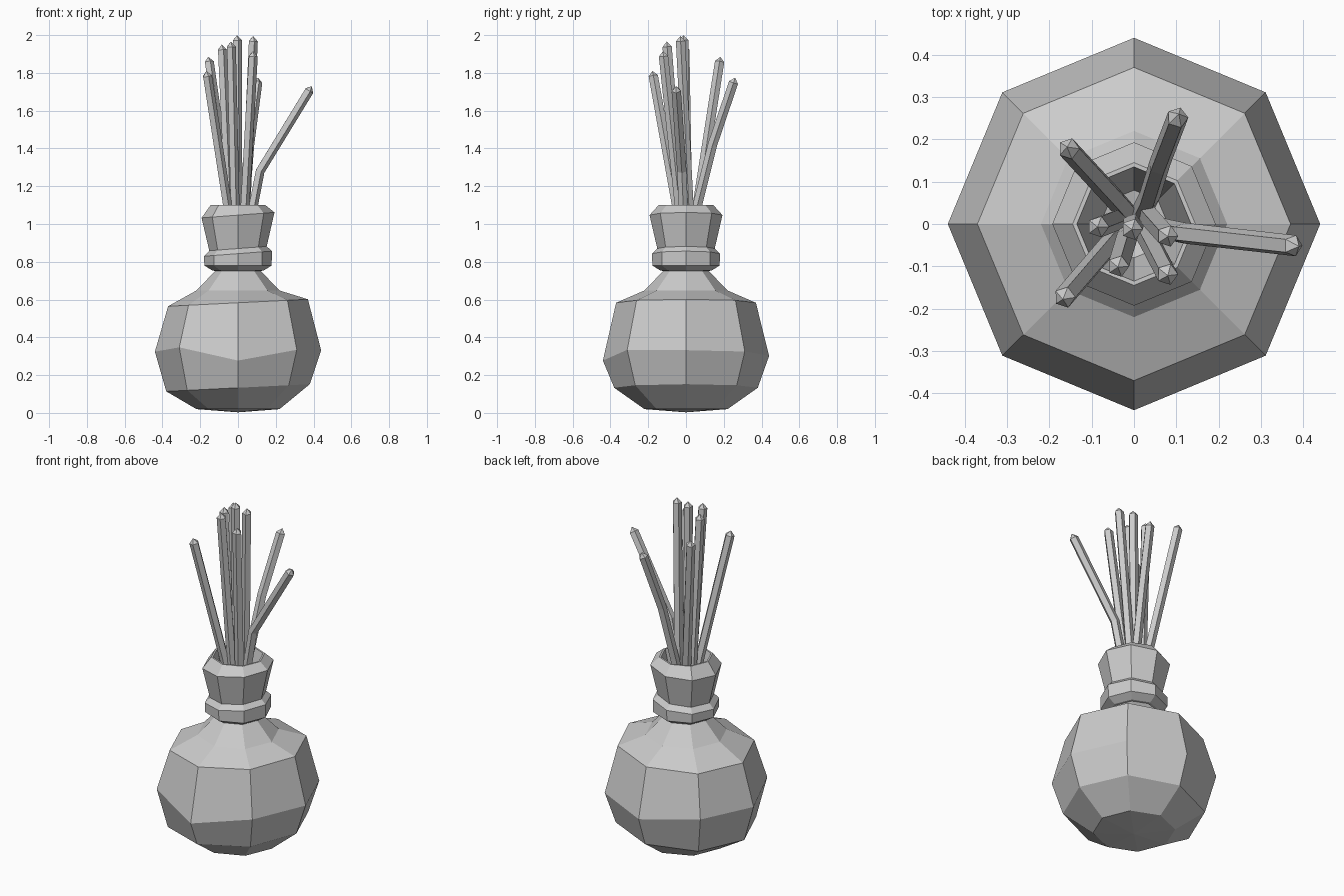
import bpy, bmesh
from math import sin, cos, tau
from mathutils import Vector

if "Cube" in bpy.data.objects:
    bpy.data.objects.remove(bpy.data.objects["Cube"])


def finish(name, bm):
    bmesh.ops.recalc_face_normals(bm, faces=bm.faces[:])
    me = bpy.data.meshes.new(name)
    bm.to_mesh(me)
    bm.free()
    ob = bpy.data.objects.new(name, me)
    bpy.context.collection.objects.link(ob)
    return ob


def skin(bm, rings):
    for a, b in zip(rings, rings[1:]):
        n = len(a)
        for i in range(n):
            bm.faces.new((a[i], a[(i + 1) % n], b[(i + 1) % n], b[i]))


def fan(bm, ring, co):
    tip = bm.verts.new(co)
    for i in range(len(ring)):
        bm.faces.new((ring[i], ring[(i + 1) % len(ring)], tip))


# Vase: eight-sided turned profile (radius, z, sideways tilt), hollow neck
profile = [(.22, .02, 0), (.38, .133, .02), (.44, .322, 0), (.37, .583, .02),
           (.22, .648, 0), (.12, .752, 0), (.135, .753, 0), (.178, .78, 0),
           (.18, .843, .03), (.152, .87, .03), (.193, 1.047, .03),
           (.145, 1.10, 0), (.135, 1.10, 0), (.08, .86, 0)]
# Hand-cut unevenness of the widest ring
belly = [.01, .003, -.02, .012, .002, .025, -.045, .012]
bm = bmesh.new()
rings = []
for k, (r, z, tilt) in enumerate(profile):
    ring = []
    for i in range(8):
        a = tau * i / 8
        dz = belly[i] if k == 2 else 0
        ring.append(bm.verts.new((r * cos(a), r * sin(a), z + tilt * r * cos(a) / .4 + dz)))
    rings.append(ring)
skin(bm, rings)
fan(bm, rings[0], (0, 0, .003))
fan(bm, rings[-1], (0, 0, .84))
finish("vase", bm)


# Stems: five-sided rods along a path, capped with a small pointed tip
def stem(name, path, r=.026):
    pts = [Vector(p) for p in path]
    dirs = [(b - a).normalized() for a, b in zip(pts, pts[1:])]
    pts[-1] -= dirs[-1] * .027
    bm = bmesh.new()
    rings = []
    for k, p in enumerate(pts):
        d = (dirs[max(k - 1, 0)] + dirs[min(k, len(dirs) - 1)]).normalized()
        u = Vector((0, 1, 0)).cross(d).normalized()
        v = d.cross(u)
        rings.append([bm.verts.new(p + r * (cos(tau * i / 5) * u + sin(tau * i / 5) * v))
                      for i in range(5)])
    skin(bm, rings)
    bm.faces.new(rings[0])
    fan(bm, rings[-1], pts[-1] + dirs[-1] * .027)
    finish(name, bm)


paths = [
    [(.01, .01, .86), (.035, .06, 1.1), (.06, .14, 1.42), (.106, .26, 1.775)],
    [(-.01, .02, .86), (-.045, .06, 1.1), (-.158, .182, 1.885)],
    [(-.035, .012, .86), (-.048, .008, 1.1), (-.086, -.007, 1.95)],
    [(-.003, .0, .86), (-.003, -.003, 1.1), (-.005, -.013, 2.0)],
    [(-.01, -.02, .86), (-.018, -.035, 1.1), (-.038, -.102, 1.965)],
    [(-.025, -.015, .86), (-.058, -.05, 1.1), (-.168, -.178, 1.81)],
    [(.02, -.01, .86), (.035, -.035, 1.1), (.08, -.122, 1.915)],
    [(.03, .03, .86), (.04, .015, 1.1), (.08, -.03, 1.995)],
    [(.04, -.005, .86), (.08, -.015, 1.1), (.115, -.022, 1.28), (.39, -.053, 1.73)],
]
for n, p in enumerate(paths, 1):
    stem(f"stem_{n}", p)
